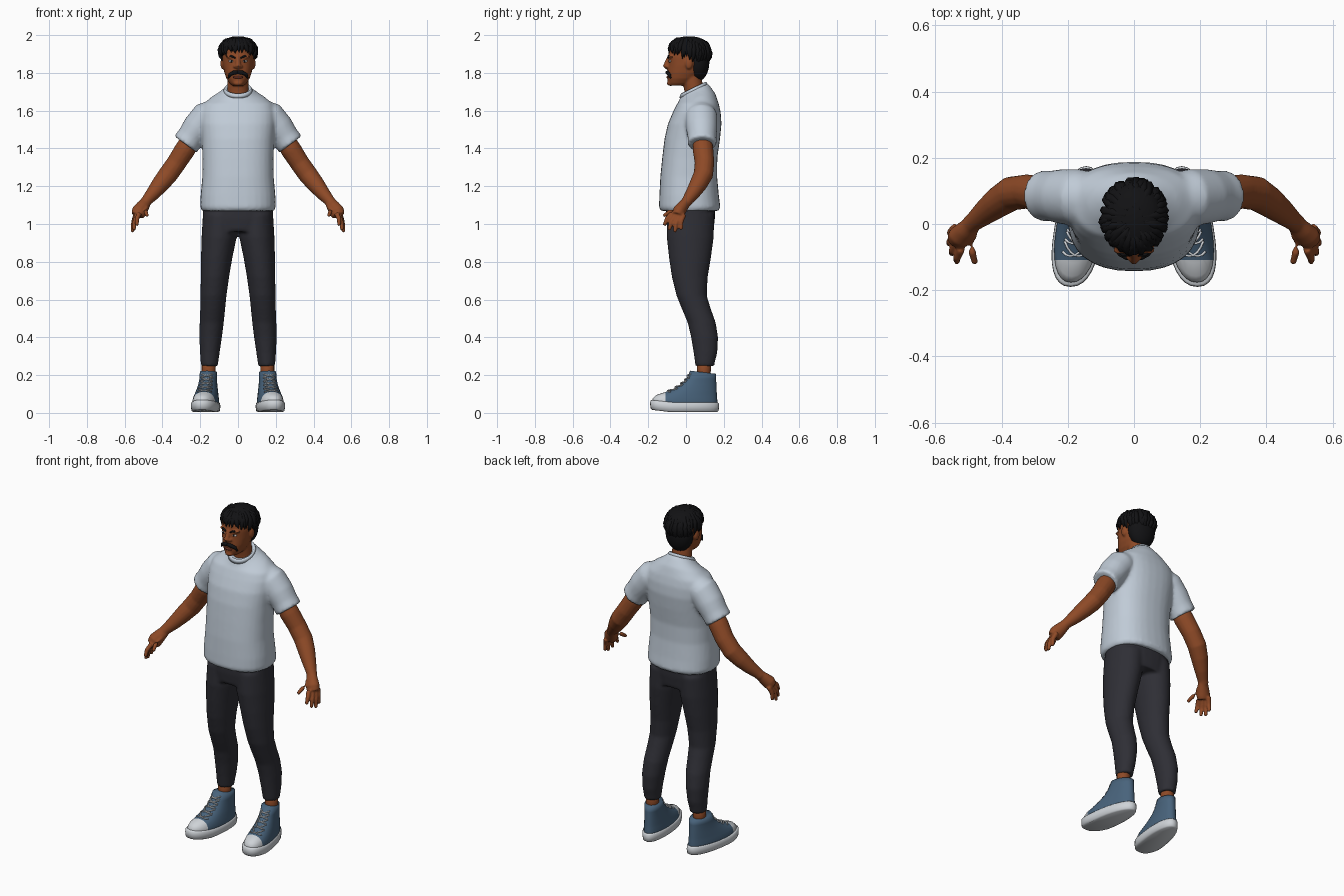
import bpy, bmesh, math, random
from mathutils import Vector, Matrix

if "Cube" in bpy.data.objects:
    bpy.data.objects.remove(bpy.data.objects["Cube"])

random.seed(4)


def material(name, rgb):
    m = bpy.data.materials.new(name)
    m.diffuse_color = (*rgb, 1)
    m.use_nodes = True
    m.node_tree.nodes["Principled BSDF"].inputs["Base Color"].default_value = m.diffuse_color
    return m


SKIN = material("skin", (0.27, 0.068, 0.02))
SHIRT = material("shirt_grey", (0.53, 0.60, 0.68))
TROUSER = material("trouser_charcoal", (0.028, 0.028, 0.036))
DENIM = material("shoe_blue", (0.065, 0.125, 0.20))
RUBBER = material("rubber_white", (0.62, 0.65, 0.68))
HAIR = material("hair_black", (0.006, 0.006, 0.007))
EYE = material("eye_white", (0.55, 0.52, 0.50))
LIP = material("lip_brown", (0.13, 0.028, 0.015))


def ring(z, hx, y0, y1, cx=0, tilt=0, p=2.0, taper=0, n=32):
    """Level superellipse outline; tilt raises its back, taper narrows its back."""
    yc, ry, pts = (y0 + y1) / 2, (y1 - y0) / 2, []
    for i in range(n):
        a = 2 * math.pi * i / n
        c, s = math.cos(a), math.sin(a)
        dx = math.copysign(abs(c) ** (2 / p), c) * hx * (1 - taper * s)
        dy = math.copysign(abs(s) ** (2 / p), s) * ry
        pts.append(Vector((cx + dx, yc + dy, z + tilt * dy)))
    return pts


def loft(bm, rings):
    rows = [[bm.verts.new(p) for p in r] for r in rings]
    n = len(rows[0])
    for a, b in zip(rows, rows[1:]):
        for i in range(n):
            bm.faces.new((a[i], a[(i + 1) % n], b[(i + 1) % n], b[i]))
    bm.faces.new(rows[0][::-1])
    bm.faces.new(rows[-1])


def tube(bm, path, s=1, n=16, flat=1.0):
    """Tube through (x, y, z, radius) stations; flat scales its y-ward thickness."""
    pts = [Vector((s * p[0], p[1], p[2])) for p in path]
    rings = []
    for i, p in enumerate(pts):
        t = (pts[min(i + 1, len(pts) - 1)] - pts[max(i - 1, 0)]).normalized()
        ref = Vector((0, 1, 0)) if abs(t.y) < 0.9 else Vector((0, 0, 1))
        u = t.cross(ref).normalized()
        v = u.cross(t)
        r = path[i][3]
        rings.append([p + r * (u * math.cos(k * math.tau / n) + flat * v * math.sin(k * math.tau / n))
                      for k in range(n)])
    loft(bm, rings)


def ball(bm, c, r):
    mat = Matrix.Translation(c) @ Matrix.Diagonal((*r, 1))
    bmesh.ops.create_uvsphere(bm, u_segments=20, v_segments=12, radius=1, matrix=mat)


def finish(bm, name, mats, voxel=0, smooth=3, mirror=False, subsurf=0):
    bmesh.ops.recalc_face_normals(bm, faces=bm.faces)
    for f in bm.faces:
        f.smooth = True
    me = bpy.data.meshes.new(name)
    bm.to_mesh(me)
    bm.free()
    ob = bpy.data.objects.new(name, me)
    bpy.context.collection.objects.link(ob)
    for m in mats:
        me.materials.append(m)
    if mirror:
        md = ob.modifiers.new("mirror", 'MIRROR')
        md.use_mirror_merge = False
    if voxel:
        md = ob.modifiers.new("blend", 'REMESH')
        md.mode, md.voxel_size, md.use_smooth_shade = 'VOXEL', voxel, True
        md = ob.modifiers.new("soften", 'SMOOTH')
        md.factor, md.iterations = 0.5, smooth
    if subsurf:
        md = ob.modifiers.new("round", 'SUBSURF')
        md.levels = md.render_levels = subsurf
    return ob


# T-shirt: torso and two sleeves blended together
bm = bmesh.new()
torso = [(1.07, .192, -.136, .174), (1.09, .2, -.143, .182), (1.15, .198, -.141, .174),
         (1.25, .189, -.136, .165), (1.35, .188, -.126, .166), (1.45, .192, -.114, .18),
         (1.53, .2, -.096, .188), (1.59, .2, -.07, .184), (1.635, .185, -.048, .174)]
loft(bm, [ring(*t, p=2.4) for t in torso] +
     [ring(1.672, .14, -.036, .155, tilt=.2), ring(1.7, .088, -.032, .125, tilt=.42),
      ring(1.712, .075, -.028, .11, tilt=.48)])
for s in (1, -1):
    tube(bm, [(.10, .075, 1.60, .07), (.17, .08, 1.565, .083), (.215, .083, 1.51, .08),
              (.25, .085, 1.46, .073), (.278, .085, 1.422, .074)], s, 24, 1.04)
finish(bm, "t_shirt", [SHIRT], .01, 4)

# Ribbed collar band
bm = bmesh.new()
loft(bm, [ring(1.70, .079, -.035, .116, tilt=.45), ring(1.716, .073, -.032, .11, tilt=.48),
          ring(1.722, .068, -.026, .104, tilt=.48), ring(1.712, .06, -.018, .096, tilt=.48)])
finish(bm, "collar", [SHIRT])

# Trousers: hips and two legs
bm = bmesh.new()
loft(bm, [ring(1.13, .183, -.105, .155, p=2.4), ring(1.03, .187, -.106, .153, p=2.4),
          ring(.96, .18, -.098, .145, p=2.3)])
legs = [(1.05, .092, .094, -.1, .15), (.93, .1, .093, -.102, .147), (.82, .113, .083, -.09, .132),
        (.72, .122, .075, -.075, .115), (.62, .13, .069, -.05, .11), (.55, .134, .066, -.022, .132),
        (.48, .139, .064, .008, .157), (.4, .145, .06, .027, .17), (.32, .149, .052, .04, .166),
        (.27, .151, .047, .047, .153), (.248, .151, .045, .05, .15)]
for s in (1, -1):
    loft(bm, [ring(z, hx, a, b, s * cx) for z, cx, hx, a, b in legs])
finish(bm, "trousers", [TROUSER], .01, 3)

# Ankles
bm = bmesh.new()
tube(bm, [(.157, .095, .15, .036), (.156, .095, .22, .036), (.153, .098, .30, .04)])
finish(bm, "ankles", [SKIN], mirror=True)

# Arms with hands
bm = bmesh.new()
tube(bm, [(.24, .085, 1.46, .05), (.28, .09, 1.395, .055), (.325, .098, 1.325, .052),
          (.37, .092, 1.262, .052), (.41, .066, 1.212, .047), (.45, .035, 1.162, .038),
          (.48, .01, 1.128, .03), (.495, -.002, 1.11, .028)])
tube(bm, [(.485, .005, 1.12, .028), (.505, -.018, 1.092, .036), (.522, -.036, 1.068, .041),
          (.532, -.045, 1.045, .036)], flat=.85)
fingers = [((.523, -.075, 1.055), (.535, -.112, 1.0)), ((.534, -.056, 1.045), (.55, -.088, .975)),
           ((.54, -.034, 1.042), (.558, -.058, .965)), ((.54, -.012, 1.05), (.556, -.026, .978)),
           ((.487, -.035, 1.085), (.482, -.112, 1.047))]
for a, b in fingers:
    a, b = Vector(a), Vector(b)
    m = a.lerp(b, .55) + Vector((.005, -.006, .002))
    tube(bm, [(*a, .0145), (*m, .0125), (*b, .0105)], n=10)
    ball(bm, b, (.0105,) * 3)
finish(bm, "arms", [SKIN], .0055, 4, mirror=True)

# Shoes
def bend(bm):
    """Turn the toes outward and lift them slightly."""
    for v in bm.verts:
        v.co.x += .167 - .13 * v.co.y
        if v.co.y < -.08:
            v.co.z += (-.08 - v.co.y) * .12


UPPER = [(.03, .066, -.178, .166), (.065, .066, -.176, .166), (.085, .062, -.158, .164),
         (.103, .058, -.118, .163), (.125, .053, -.07, .162), (.15, .048, -.03, .161),
         (.18, .045, .002, .159), (.215, .044, .022, .158)]
bm = bmesh.new()
loft(bm, [ring(*u, p=2.2, taper=.12, tilt=-.12 if u[0] > .2 else 0) for u in UPPER])
bend(bm)
bmesh.ops.bisect_plane(bm, geom=bm.verts[:] + bm.edges[:] + bm.faces[:],
                       plane_co=(0, -.108, 0), plane_no=(0, 1, 0))
for f in bm.faces:
    f.material_index = int(f.calc_center_median().y < -.108)   # rubber toe cap
finish(bm, "shoe_uppers", [DENIM, RUBBER], mirror=True)

bm = bmesh.new()
loft(bm, [ring(z, .072 - d, -.19 + d, .175 - d, p=2.3, taper=.14)
          for z, d in ((.004, .012), (.01, .003), (.03, 0), (.05, .001), (.056, .007))])
bend(bm)
finish(bm, "shoe_soles", [RUBBER], mirror=True)

# Laces: slanted pairs wrapped over the instep
bm = bmesh.new()


def instep(z, a):
    for lo, hi in zip(UPPER, UPPER[1:]):
        if lo[0] <= z <= hi[0]:
            t = (z - lo[0]) / (hi[0] - lo[0])
            hx, y0, y1 = (lo[k] + t * (hi[k] - lo[k]) for k in (1, 2, 3))
            return (math.sin(a) * hx * 1.1, (y0 + y1) / 2 - math.cos(a) * ((y1 - y0) / 2 + .005), z + .002, .0036)


for k in range(5):
    for d in (1, -1):
        tube(bm, [instep(.108 + .02 * k + .008 * (1 + d * j / 3), .22 * j) for j in range(-3, 4)], n=6)
bend(bm)
finish(bm, "laces", [RUBBER], mirror=True)

# Head: skull, jaw, neck, nose, brow and ears blended
bm = bmesh.new()
skull = [(1.732, .03, -.084, .0), (1.745, .045, -.094, .03), (1.77, .061, -.098, .06),
         (1.80, .072, -.098, .085), (1.84, .08, -.094, .1), (1.88, .083, -.094, .108),
         (1.92, .08, -.09, .105), (1.955, .06, -.07, .08), (1.97, .03, -.04, .05)]
loft(bm, [ring(*k, p=2.2) for k in skull])
tube(bm, [(0, .05, 1.65, .062), (0, .042, 1.71, .057), (0, .028, 1.79, .056)], n=24, flat=.9)
tube(bm, [(0, -.088, 1.885, .011), (0, -.1, 1.855, .013), (0, -.108, 1.838, .015), (0, -.098, 1.826, .012)], n=12)
ball(bm, (0, -.085, 1.745), (.026, .016, .014))
for s in (1, -1):
    ball(bm, (s * .015, -.097, 1.834), (.011, .013, .009))
    ball(bm, (s * .034, -.079, 1.886), (.03, .014, .009))
    ball(bm, (s * .083, .015, 1.85), (.01, .02, .03))
finish(bm, "head", [SKIN], .0055, 3)

# Lips
bm = bmesh.new()
ball(bm, (0, -.094, 1.777), (.027, .01, .008))
finish(bm, "lips", [LIP])

# Eyes and pupils
for name, mat, c, r in (("eyes", EYE, (.034, -.083, 1.862), (.016, .008, .007)),
                        ("pupils", HAIR, (.034, -.0885, 1.862), (.006, .004, .0062))):
    bm = bmesh.new()
    ball(bm, c, r)
    finish(bm, name, [mat], mirror=True)

# Eyebrows and moustache
bm = bmesh.new()
tube(bm, [(.013, -.094, 1.878, .004), (.034, -.092, 1.889, .006), (.06, -.073, 1.884, .003)], n=8)
finish(bm, "eyebrows", [HAIR], mirror=True)
bm = bmesh.new()
tube(bm, [(0, -.099, 1.803, .009), (.022, -.098, 1.802, .011), (.043, -.088, 1.79, .009),
          (.052, -.081, 1.772, .004)], n=10)
finish(bm, "moustache", [HAIR], mirror=True)

# Hair: crown and nape masses with layered locks
bm = bmesh.new()
ball(bm, (0, .016, 1.938), (.091, .108, .056))
ball(bm, (0, .062, 1.86), (.083, .062, .105))


def scalp(az, el):
    return (.095 * math.cos(el) * math.sin(az), .018 - .11 * math.cos(el) * math.cos(az),
            1.903 + .087 * math.sin(el))


for i in range(48):
    az = math.tau * i / 48 + random.uniform(-.06, .06)
    back = (1 - math.cos(az)) / 2
    end = math.radians(6 - 72 * back ** 1.3 + random.uniform(-7, 7))
    top = math.radians(random.uniform(45, 75))
    sweep = random.uniform(-.22, .3)
    path = []
    for k, r in enumerate((.006, .015, .016, .011, .001)):
        t = k / 4
        path.append((*scalp(az + sweep * t, top + (end - top) * t), r))
    tube(bm, path, n=6)
finish(bm, "hair", [HAIR])
